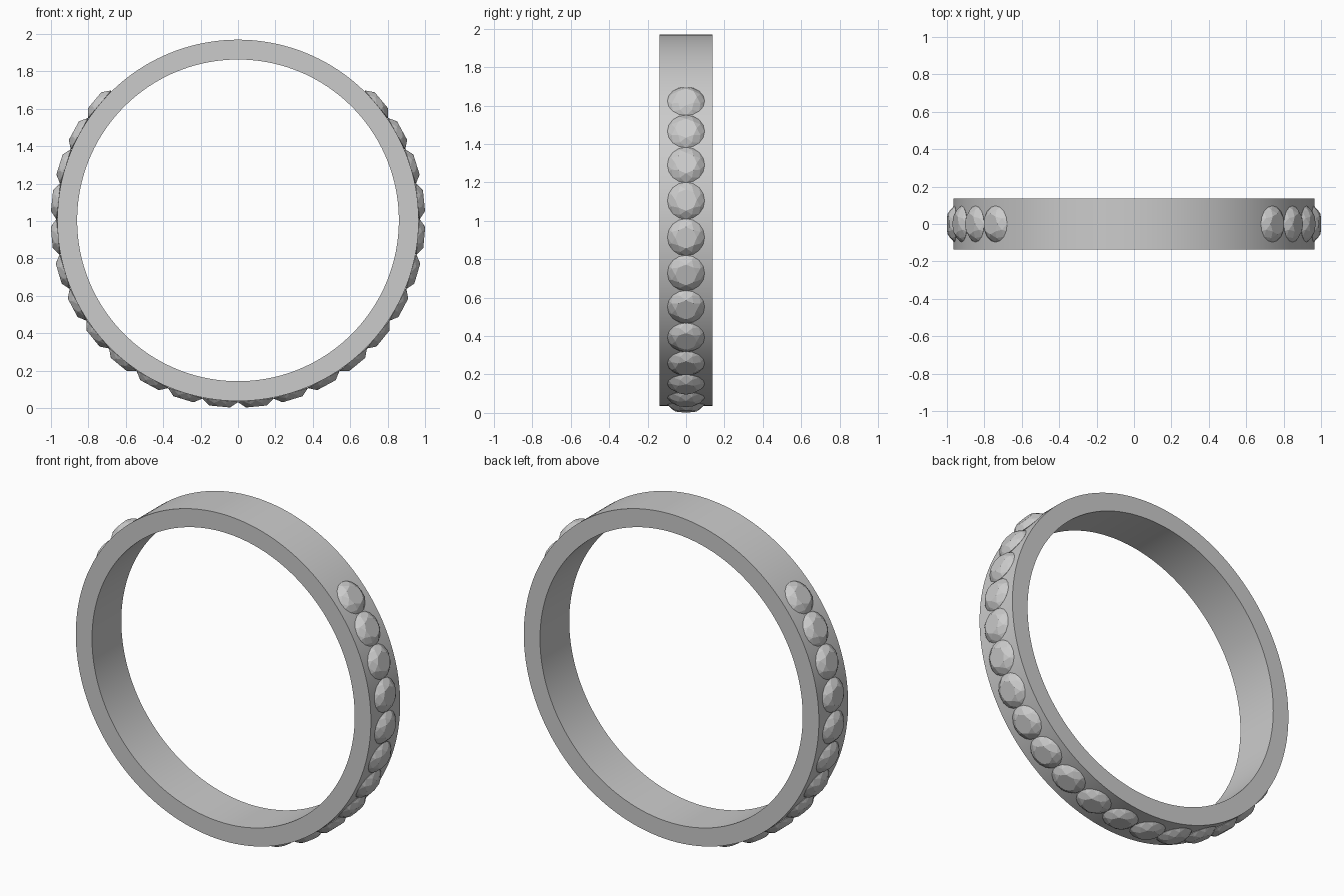
import bpy, bmesh
from math import sin, cos, pi, radians
from mathutils import Matrix, Vector

if "Cube" in bpy.data.objects:
    bpy.data.objects.remove(bpy.data.objects["Cube"])

CZ = 1.003                      # height of the ring centre
R_OUT, R_IN, HALF_W = 0.966, 0.86, 0.137
STEP = 11.3                     # angle between neighbouring stones


def make_object(name, bm):
    bmesh.ops.recalc_face_normals(bm, faces=bm.faces[:])
    me = bpy.data.meshes.new(name)
    bm.to_mesh(me)
    bm.free()
    ob = bpy.data.objects.new(name, me)
    bpy.context.collection.objects.link(ob)
    return ob


# Band: rectangular section swept round the y axis
def make_band(n=160):
    bm = bmesh.new()
    section = [(R_IN, -HALF_W), (R_OUT, -HALF_W), (R_OUT, HALF_W), (R_IN, HALF_W)]
    rings = [[bm.verts.new((r * cos(2 * pi * i / n), y, CZ + r * sin(2 * pi * i / n)))
              for r, y in section] for i in range(n)]
    for i in range(n):
        a, b = rings[i], rings[(i + 1) % n]
        for j in range(4):
            k = (j + 1) % 4
            bm.faces.new((a[j], a[k], b[k], b[j]))
    ob = make_object("band", bm)
    bpy.context.view_layer.objects.active = ob
    ob.select_set(True)
    bpy.ops.object.shade_smooth_by_angle(angle=radians(30))
    ob.select_set(False)


# Stone: brilliant cut with table, star, kite and girdle facets
def make_stone_mesh():
    rg, rt, rm, h, depth = 0.097, 0.056, 0.081, 0.034, 0.078
    hm = h * (rg - rm * cos(pi / 8)) / (rg - rt)
    bm = bmesh.new()

    def circle(n, r, z, off=0.0):
        return [bm.verts.new((r * cos(2 * pi * i / n + off), r * sin(2 * pi * i / n + off), z))
                for i in range(n)]
    girdle = circle(16, rg, 0)
    mid = circle(8, rm, hm, pi / 8)
    table = circle(8, rt, h)
    tip = bm.verts.new((0, 0, -depth))
    bm.faces.new(table)
    for i in range(8):
        j = (i + 1) % 8
        g0, g1, g2 = girdle[2 * i], girdle[2 * i + 1], girdle[2 * j]
        bm.faces.new((table[i], mid[i], table[j]))
        bm.faces.new((table[i], mid[i - 1], g0, mid[i]))
        bm.faces.new((mid[i], g0, g1))
        bm.faces.new((mid[i], g1, g2))
        bm.faces.new((tip, g1, g0))
        bm.faces.new((tip, g2, g1))
    ob = make_object("stone_1", bm)
    return ob


make_band()

# Row of 24 stones, mirrored about the lowest point of the band
first = make_stone_mesh()
for i in range(24):
    ob = first if i == 0 else bpy.data.objects.new(f"stone_{i + 1}", first.data)
    if i:
        bpy.context.collection.objects.link(ob)
    a = radians(-90 + (i - 11.5) * STEP)
    radial = Vector((cos(a), 0, sin(a)))
    across = Vector((0, 1, 0))
    m = Matrix((across.cross(radial), across, radial)).transposed().to_4x4()
    m.translation = radial * 0.966 + Vector((0, 0, CZ))
    ob.matrix_world = m
